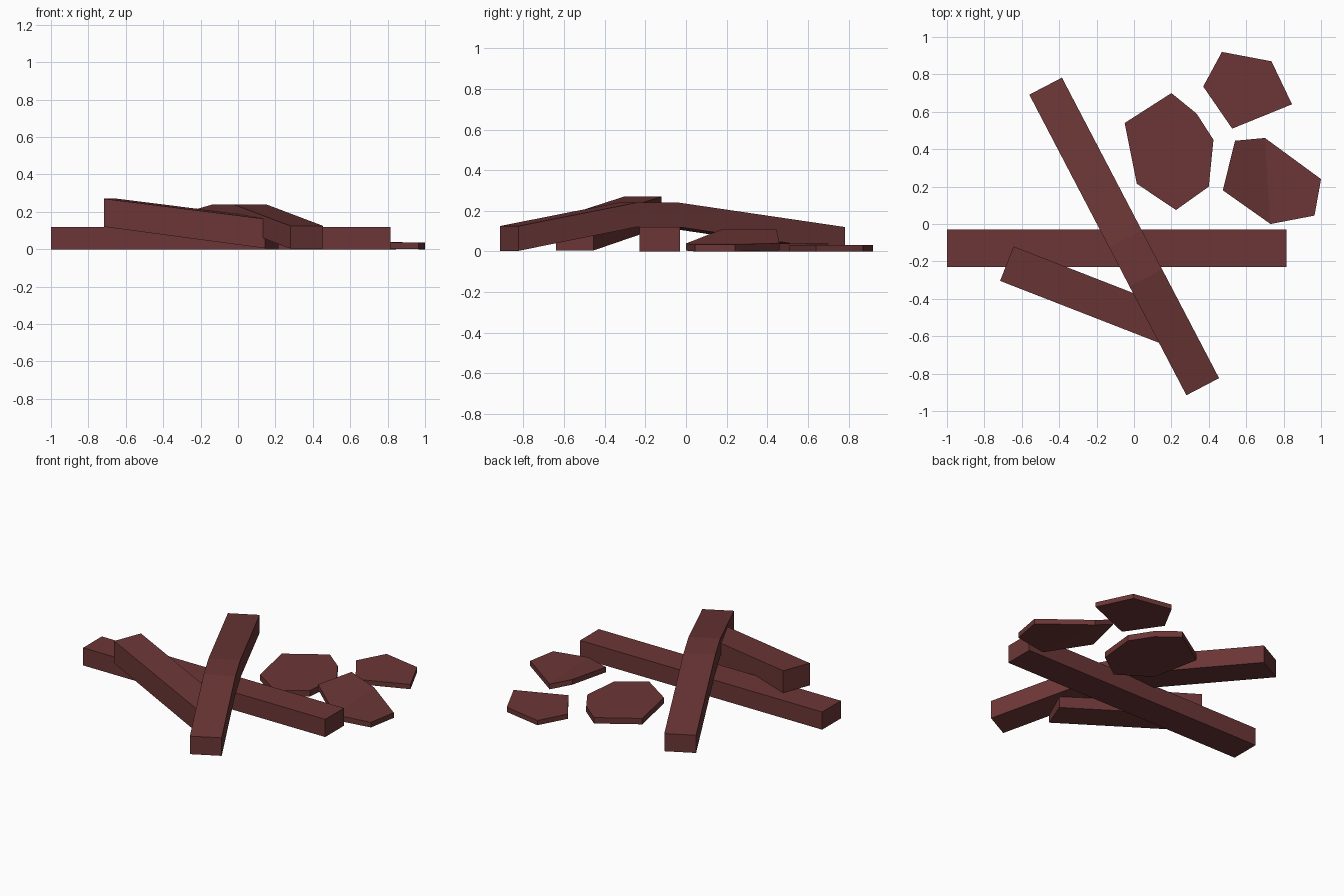
import bpy, bmesh
from mathutils import Vector

if "Cube" in bpy.data.objects:
    bpy.data.objects.remove(bpy.data.objects["Cube"])

wood = bpy.data.materials.new("dark red brown")
wood.diffuse_color = (0.15, 0.037, 0.037, 1)
wood.use_nodes = True
wood.node_tree.nodes["Principled BSDF"].inputs["Base Color"].default_value = wood.diffuse_color


def finish(name, bm):
    bmesh.ops.recalc_face_normals(bm, faces=bm.faces)
    me = bpy.data.meshes.new(name)
    bm.to_mesh(me)
    bm.free()
    me.materials.append(wood)
    ob = bpy.data.objects.new(name, me)
    bpy.context.collection.objects.link(ob)
    return ob


def plank(name, start, end, width, sections):
    """Sweep a rectangle from start to end; sections = (fraction, bottom z, top z)."""
    a, b = Vector(start), Vector(end)
    d = (b - a).normalized()
    side = Vector((-d.y, d.x)) * width / 2
    bm = bmesh.new()
    rings = []
    for t, lo, hi in sections:
        p = a.lerp(b, t)
        l, r = p + side, p - side
        rings.append([bm.verts.new(c) for c in
                      ((*l, lo), (*r, lo), (*r, hi), (*l, hi))])
    for q, s in zip(rings, rings[1:]):
        for i in range(4):
            j = (i + 1) % 4
            bm.faces.new((q[i], q[j], s[j], s[i]))
    bm.faces.new(rings[0])
    bm.faces.new(rings[-1])
    return finish(name, bm)


def slab(name, outline, thick, lift=None, fold=None):
    """Flat chip from an outline; lift = bottom z per corner, fold = crease corners."""
    n = len(outline)
    lift = lift or [0] * n
    bm = bmesh.new()
    lo = [bm.verts.new((x, y, z)) for (x, y), z in zip(outline, lift)]
    hi = [bm.verts.new((x, y, z + thick)) for (x, y), z in zip(outline, lift)]
    caps = [bm.faces.new(lo), bm.faces.new(hi)]
    for i in range(n):
        j = (i + 1) % n
        bm.faces.new((lo[i], lo[j], hi[j], hi[i]))
    if fold:
        for face, ring in zip(caps, (lo, hi)):
            bmesh.utils.face_split(face, ring[fold[0]], ring[fold[1]])
    return finish(name, bm)


# Planks: one flat, one bent over it, one leaning on it
plank("flat_plank", (-1, -0.13), (0.815, -0.13), 0.2, [(0, 0, 0.12), (1, 0, 0.12)])
plank("bent_plank", (-0.4725, 0.737), (0.3675, -0.87), 0.197,
      [(0, 0, 0.12), (0.508, 0.12, 0.24), (0.638, 0.12, 0.24), (1, 0.003, 0.125)])
plank("leaning_plank", (-0.68, -0.212), (0.18, -0.547), 0.198,
      [(0, 0.12, 0.27), (1, 0.005, 0.162)])

# Broken chips lying behind
slab("large_chip", [(-0.05, 0.54), (0.20, 0.70), (0.335, 0.59), (0.425, 0.45),
                    (0.40, 0.20), (0.225, 0.075), (0.015, 0.215)], 0.04)
slab("small_chip", [(0.37, 0.735), (0.47, 0.92), (0.735, 0.87),
                    (0.845, 0.64), (0.525, 0.51)], 0.032)
slab("creased_chip", [(0.54, 0.445), (0.70, 0.46), (1.0, 0.24), (0.965, 0.045),
                      (0.73, 0.0), (0.475, 0.18)], 0.035,
     [0.075, 0.006, 0, 0, 0.004, 0.075], (1, 4))
